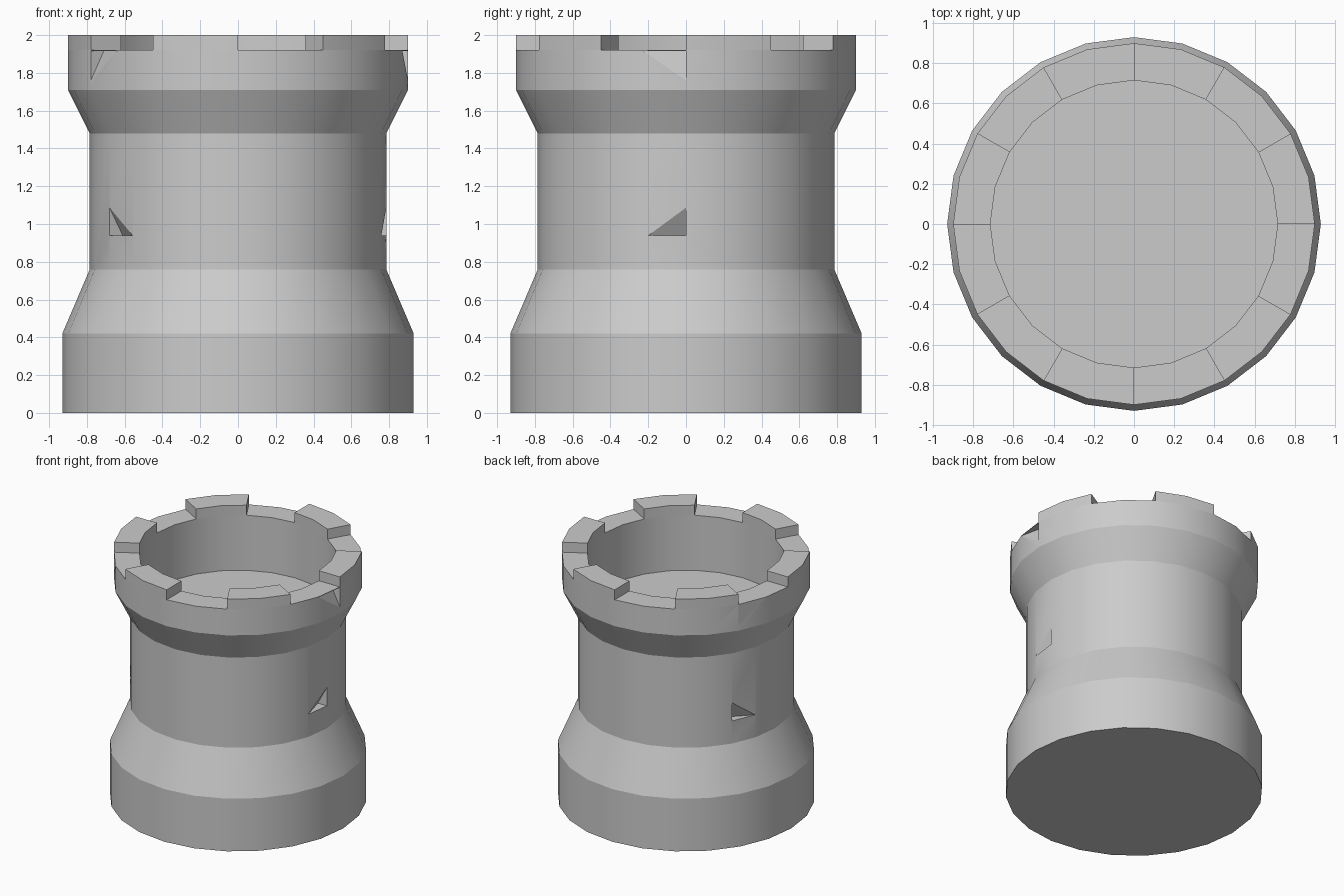
import bpy, bmesh
from math import cos, sin, radians, atan2, degrees
from mathutils import Matrix, Vector

cube = bpy.data.objects.get("Cube")
if cube:
    bpy.data.objects.remove(cube, do_unlink=True)

SIDES = 24
NOTCH_Z, TOP_Z = 1.92, 2.0


def polar(angle, r, z):
    return Vector((r * cos(radians(angle)), r * sin(radians(angle)), z))


def add_object(name, bm):
    mesh = bpy.data.meshes.new(name)
    bm.to_mesh(mesh)
    bm.free()
    obj = bpy.data.objects.new(name, mesh)
    bpy.context.collection.objects.link(obj)
    return obj


stone = bpy.data.materials.new("grey stone")
stone.use_nodes = True
grey = (0.6, 0.6, 0.6, 1)
stone.diffuse_color = grey
stone.node_tree.nodes["Principled BSDF"].inputs["Base Color"].default_value = grey

# Tower body: turned profile with flared base, flared head and sunken floor
profile = [(0.93, 0), (0.93, 0.42), (0.785, 0.76), (0.785, 1.48), (0.9, 1.71),
           (0.9, NOTCH_Z), (0.715, NOTCH_Z), (0.715, 1.48)]
bm = bmesh.new()
rings = [[bm.verts.new(polar(360 * i / SIDES, r, z)) for i in range(SIDES)]
         for r, z in profile]
for low, high in zip(rings, rings[1:]):
    for i in range(SIDES):
        j = (i + 1) % SIDES
        bm.faces.new((low[i], low[j], high[j], high[i]))
bm.faces.new(rings[0][::-1])
bm.faces.new(rings[-1])

# Battlements: raise every second 30 degree stretch of the rim
raised = []
for f in bm.faces:
    c = f.calc_center_median()
    if abs(c.z - NOTCH_Z) < 0.001 and int(degrees(atan2(c.y, c.x)) % 360 // 30) % 2 == 0:
        raised.append(f)
new = bmesh.ops.extrude_face_region(bm, geom=raised)["geom"]
bmesh.ops.translate(bm, vec=(0, 0, TOP_Z - NOTCH_Z),
                    verts=[v for v in new if isinstance(v, bmesh.types.BMVert)])
bmesh.ops.recalc_face_normals(bm, faces=bm.faces)
tower = add_object("tower", bm)
tower.data.materials.append(stone)

# Small wedge chips in the wall and under the rim
bm = bmesh.new()
for angle, side in ((0, -1), (150, 1), (210, 1)):
    for r, z, rise in ((0.785, 0.94, 0.15), (0.9, NOTCH_Z - 0.004, -0.16)):
        points = [polar(angle, r + 0.01, z), polar(angle, r - 0.08, z),
                  polar(angle + side * 15, r + 0.002, z), polar(angle, r + 0.002, z + rise)]
        verts = [bm.verts.new(p) for p in points]
        for a, b, c in ((0, 1, 2), (0, 1, 3), (1, 2, 3), (0, 2, 3)):
            bm.faces.new((verts[a], verts[b], verts[c]))
bmesh.ops.recalc_face_normals(bm, faces=bm.faces)
chips = add_object("chip_cutter", bm)
chips.hide_render = True

cut = tower.modifiers.new("chips", "BOOLEAN")
cut.operation = "DIFFERENCE"
cut.solver = "EXACT"
cut.object = chips
bpy.ops.object.select_all(action="DESELECT")
bpy.context.view_layer.objects.active = tower
tower.select_set(True)
bpy.ops.object.modifier_apply(modifier="chips")
bpy.data.objects.remove(chips, do_unlink=True)
bpy.ops.object.shade_smooth_by_angle(angle=radians(20))
